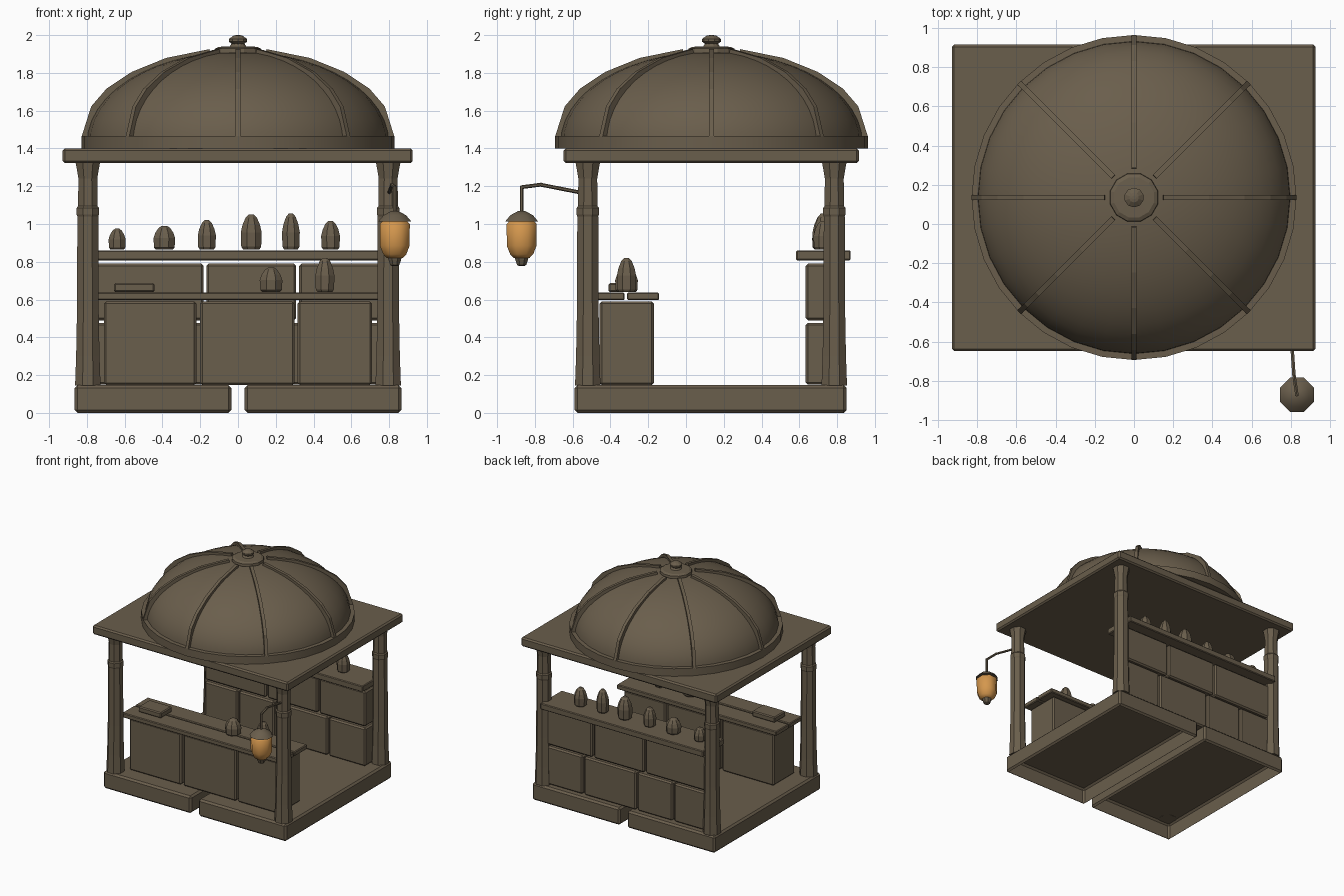
import bpy, bmesh, math
from mathutils import Vector, Matrix

if "Cube" in bpy.data.objects:
    bpy.data.objects.remove(bpy.data.objects["Cube"])


def material(name, rgb):
    m = bpy.data.materials.new(name)
    m.diffuse_color = (*rgb, 1)
    m.use_nodes = True
    m.node_tree.nodes["Principled BSDF"].inputs["Base Color"].default_value = m.diffuse_color
    return m


WOOD = material("weathered_brown", (0.144, 0.112, 0.072))
GLOW = material("lantern_orange", (0.66, 0.31, 0.075))


def finish(name, bm, mat=WOOD, smooth=None, recalc=True):
    if recalc:
        bmesh.ops.recalc_face_normals(bm, faces=bm.faces[:])
    me = bpy.data.meshes.new(name)
    bm.to_mesh(me)
    bm.free()
    me.materials.append(mat)
    ob = bpy.data.objects.new(name, me)
    bpy.context.collection.objects.link(ob)
    if smooth:
        bpy.ops.object.select_all(action='DESELECT')
        ob.select_set(True)
        bpy.context.view_layer.objects.active = ob
        bpy.ops.object.shade_smooth_by_angle(angle=math.radians(smooth))
    return ob


def box(name, x0, x1, y0, y1, z0, z1, bevel=0.012, open_bottom=False):
    bm = bmesh.new()
    bmesh.ops.create_cube(bm, size=1)
    for v in bm.verts:
        v.co = Vector(((x0 + x1) / 2 + v.co.x * (x1 - x0),
                       (y0 + y1) / 2 + v.co.y * (y1 - y0),
                       (z0 + z1) / 2 + v.co.z * (z1 - z0)))
    bmesh.ops.bevel(bm, geom=bm.edges[:], offset=bevel, segments=1, affect='EDGES')
    bmesh.ops.recalc_face_normals(bm, faces=bm.faces[:])
    if open_bottom:
        under = [f for f in bm.faces if f.normal.z < -0.9]
        bmesh.ops.delete(bm, geom=under, context='FACES')
    return finish(name, bm, recalc=False)


def lathe(name, profile, x, y, sides, mat=WOOD, smooth=None, turn=0.5):
    """Revolve (radius, height) points about a vertical axis and cap the ends."""
    bm = bmesh.new()
    rings = []
    for r, z in profile:
        ring = []
        for i in range(sides):
            a = 2 * math.pi * (i + turn) / sides
            ring.append(bm.verts.new((x + r * math.cos(a), y + r * math.sin(a), z)))
        rings.append(ring)
    for a, b in zip(rings, rings[1:]):
        for i in range(sides):
            j = (i + 1) % sides
            bm.faces.new((a[i], a[j], b[j], b[i]))
    bm.faces.new(rings[0][::-1])
    bm.faces.new(rings[-1])
    return finish(name, bm, mat, smooth)


# Hollow floor slabs and roof slab
for side, x0, x1 in (("left", -0.865, -0.035), ("right", 0.035, 0.865)):
    box(f"floor_slab_{side}", x0, x1, -0.59, 0.85, 0, 0.147, 0.015, open_bottom=True)
box("roof_slab", -0.928, 0.925, -0.648, 0.915, 1.322, 1.40, 0.012)

# Corner columns with flared ends and a collar
COLUMN = [(0.073, 0.145), (0.067, 0.3), (0.062, 0.55), (0.06, 1.04), (0.064, 1.05),
          (0.064, 1.085), (0.056, 1.095), (0.054, 1.24), (0.062, 1.285), (0.071, 1.33)]
for sx, side in ((-1, "left"), (1, "right")):
    for y, end in ((-0.52, "front"), (0.785, "back")):
        lathe(f"column_{end}_{side}", COLUMN, sx * 0.795, y, 8)

# Front counter
for i, (x0, x1) in enumerate(((-0.71, -0.22), (-0.2, 0.3), (0.315, 0.71))):
    box(f"counter_block_{i}", x0, x1, -0.458, -0.17, 0.147, 0.59)
box("counter_plank_front", -0.755, 0.755, -0.49, -0.325, 0.597, 0.637, 0.006)
box("counter_plank_back", -0.755, 0.755, -0.312, -0.142, 0.597, 0.637, 0.006)
box("counter_tray", -0.657, -0.442, -0.41, -0.26, 0.639, 0.687, 0.008)

# Back wall of staggered blocks with a shelf
for i, (x0, x1) in enumerate(((-0.76, -0.452), (-0.437, -0.105), (-0.09, 0.40), (0.415, 0.76))):
    box(f"wall_block_lower_{i}", x0, x1, 0.633, 0.81, 0.15, 0.477)
for i, (x0, x1) in enumerate(((-0.76, -0.182), (-0.168, 0.308), (0.324, 0.76))):
    box(f"wall_block_upper_{i}", x0, x1, 0.633, 0.81, 0.49, 0.79)
box("back_shelf", -0.77, 0.77, 0.583, 0.872, 0.808, 0.86, 0.006)

# Jars on the shelf and counter: x, y, base, height, radius
JARS = [(-0.64, 0.725, 0.865, 0.11, 0.049), (-0.39, 0.725, 0.865, 0.125, 0.062),
        (-0.165, 0.725, 0.865, 0.155, 0.052), (0.07, 0.725, 0.865, 0.185, 0.06),
        (0.28, 0.725, 0.865, 0.19, 0.051), (0.49, 0.725, 0.865, 0.15, 0.054),
        (0.175, -0.315, 0.64, 0.13, 0.065), (0.46, -0.315, 0.64, 0.18, 0.055)]
for i, (x, y, z, h, r) in enumerate(JARS):
    shape = [(0.78, 0), (0.95, 0.08), (1, 0.48), (0.84, 0.7), (0.54, 0.91), (0.25, 1)]
    lathe(f"jar_{i}", [(a * r, z + b * h) for a, b in shape], x, y, 8)

# Dome with rim, cap and finial
CY = 0.135
lathe("dome_rim", [(0.828, 1.40), (0.828, 1.465), (0.79, 1.467)], 0, CY, 32, smooth=30, turn=0)
dome = []
for i in range(13):
    t = math.radians(i * 7.2)
    dome.append((0.8 * math.cos(t), 1.43 + 0.483 * math.sin(t)))
lathe("dome", dome, 0, CY, 32, smooth=40, turn=0)
lathe("dome_cap", [(0.12, 1.89), (0.127, 1.91), (0.125, 1.928), (0.105, 1.938),
                   (0.045, 1.94), (0.035, 1.955)], 0, CY, 12)
lathe("finial", [(0.03, 1.95), (0.05, 1.965), (0.05, 1.98), (0.025, 1.997), (0.01, 2.0)], 0, CY, 10)

# Eight raised ribs following the dome
RIB = [(0.824, 1.462), (0.774, 1.62), (0.694, 1.713), (0.56, 1.802), (0.38, 1.875), (0.15, 1.922)]
W = 0.013
for k in range(8):
    bm = bmesh.new()
    rows = []
    for r, z in RIB:
        n = Vector((r / 0.64, 0, (z - 1.43) / 0.24)).normalized()
        p = Vector((r, 0, z))
        rows.append([bm.verts.new(p + n * d + Vector((0, w, 0)))
                     for d, w in ((-0.04, -W), (0.004, -W), (0.004, W), (-0.04, W))])
    for a, b in zip(rows, rows[1:]):
        for i in range(4):
            j = (i + 1) % 4
            bm.faces.new((a[i], a[j], b[j], b[i]))
    bm.faces.new(rows[0])
    bm.faces.new(rows[-1])
    bm.transform(Matrix.Translation((0, CY, 0)) @ Matrix.Rotation(k * math.pi / 4, 4, 'Z'))
    finish(f"dome_rib_{k}", bm)


# Lantern arm built from short rods
def rod(name, a, b, r):
    a, b = Vector(a), Vector(b)
    d = b - a
    bm = bmesh.new()
    bmesh.ops.create_cone(bm, cap_ends=True, segments=6, radius1=r, radius2=r, depth=d.length + r)
    bm.transform(Matrix.Translation((a + b) / 2) @ d.to_track_quat('Z', 'Y').to_matrix().to_4x4())
    return finish(name, bm)


LX, LY = 0.83, -0.87
ARM = [(0.80, -0.55, 1.165), (0.815, -0.77, 1.208), (LX, LY, 1.195), (LX, LY, 1.05)]
for i, (a, b) in enumerate(zip(ARM, ARM[1:])):
    rod(f"lantern_arm_{i}", a, b, 0.01)

# Lantern
lathe("lantern_cap", [(0.07, 1.012), (0.094, 1.014), (0.065, 1.046), (0.022, 1.068)], LX, LY, 8, smooth=50)
lathe("lantern_glass", [(0.074, 1.012), (0.086, 1.0), (0.085, 0.885), (0.066, 0.84), (0.045, 0.82)],
      LX, LY, 8, GLOW, smooth=50)
lathe("lantern_foot", [(0.042, 0.832), (0.036, 0.81), (0.026, 0.783), (0.014, 0.777)], LX, LY, 8)
